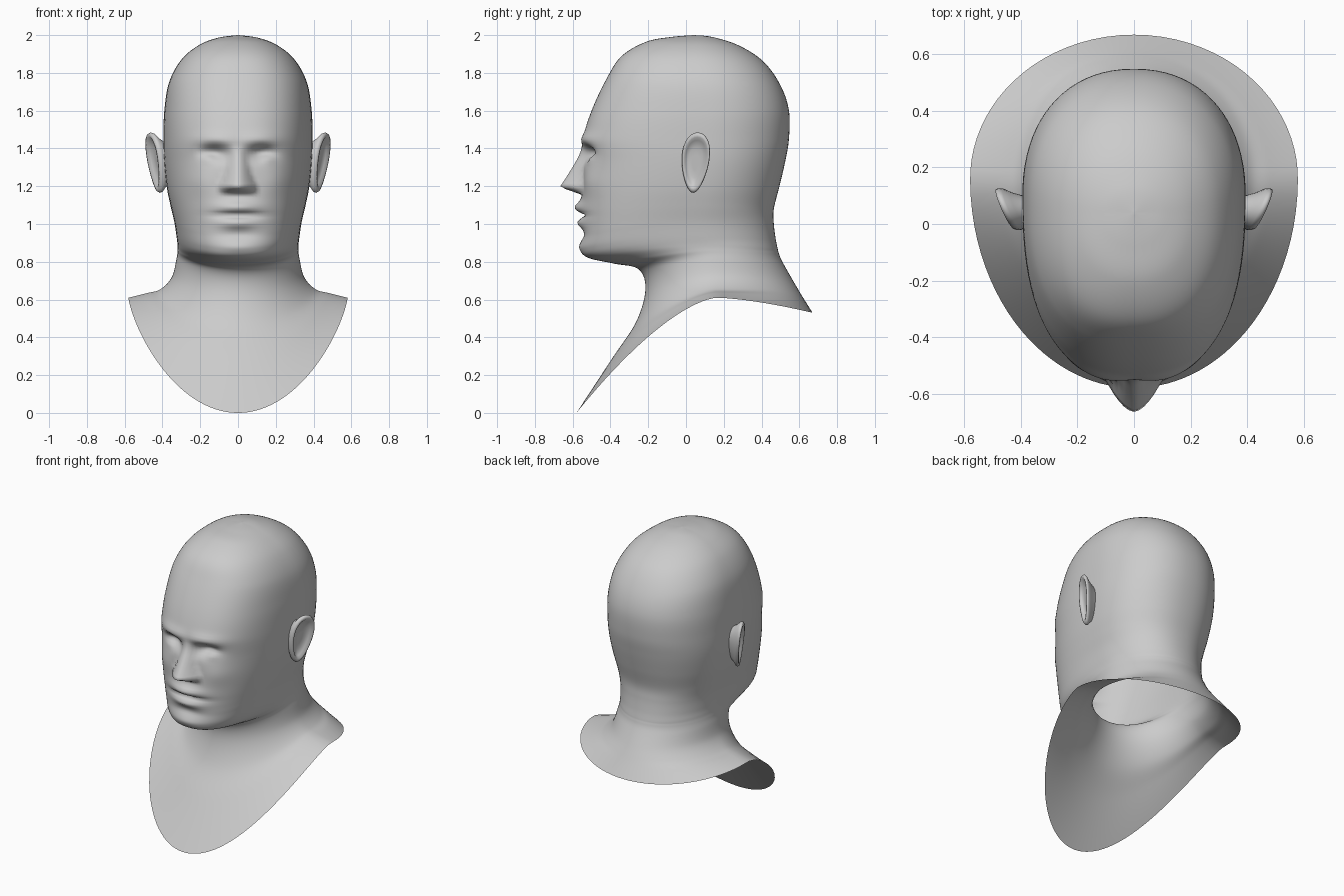
import bpy, bmesh, math

skin = bpy.data.materials.new("plain_grey")
skin.diffuse_color = (0.6, 0.6, 0.6, 1)

# Cross-sections, crown to collar: front y, z | side x, y, z | back y, z
RINGS = [
    (0.04, 2.00, 0.00, 0.04, 2.00, 0.04, 2.00),
    (-0.08, 1.99, 0.11, 0.04, 1.985, 0.14, 1.99),
    (-0.21, 1.965, 0.21, 0.05, 1.945, 0.28, 1.945),
    (-0.34, 1.89, 0.30, 0.06, 1.87, 0.41, 1.86),
    (-0.42, 1.77, 0.365, 0.08, 1.75, 0.50, 1.735),
    (-0.50, 1.60, 0.39, 0.10, 1.60, 0.545, 1.60),
    (-0.545, 1.45, 0.395, 0.10, 1.45, 0.545, 1.45),
    (-0.545, 1.33, 0.392, 0.10, 1.33, 0.525, 1.33),
    (-0.55, 1.20, 0.378, 0.08, 1.20, 0.495, 1.20),
    (-0.555, 1.08, 0.358, 0.06, 1.10, 0.465, 1.08),
    (-0.55, 0.95, 0.337, 0.05, 1.01, 0.465, 1.00),
    (-0.555, 0.87, 0.325, 0.07, 0.93, 0.475, 0.92),
    (-0.52, 0.822, 0.32, 0.10, 0.89, 0.485, 0.87),
    (-0.38, 0.79, 0.32, 0.12, 0.86, 0.49, 0.85),
    (-0.25, 0.76, 0.325, 0.14, 0.82, 0.505, 0.81),
    (-0.215, 0.65, 0.35, 0.15, 0.72, 0.555, 0.72),
    (-0.265, 0.48, 0.41, 0.16, 0.655, 0.59, 0.66),
    (-0.39, 0.29, 0.48, 0.16, 0.635, 0.62, 0.61),
    (-0.58, 0.00, 0.58, 0.16, 0.61, 0.67, 0.53),
]
STEPS, HALF = 8, 48


def spline(i, t):
    """Catmull-Rom blend between ring i and ring i + 1."""
    last = len(RINGS) - 1
    p = [RINGS[min(max(i + k, 0), last)] for k in (-1, 0, 1, 2)]
    return [b + 0.5 * t * (c - a + t * (2 * a - 5 * b + 4 * c - d + t * (3 * (b - c) + d - a)))
            for a, b, c, d in zip(*p)]


def bump(x, z, cx, cz, sx, sz):
    return math.exp(-((x - cx) / sx) ** 2 - ((z - cz) / sz) ** 2)


def face_relief(x, z):
    """Forward push of the face at a point."""
    x = abs(x)
    d = 0.018 * bump(x, z, 0.12, 1.445, 0.11, 0.035)      # brow
    d -= 0.06 * bump(x, z, 0.125, 1.375, 0.07, 0.042)     # eye socket
    d += 0.022 * bump(x, z, 0.15, 1.35, 0.04, 0.025)      # eyelid
    d += 0.012 * bump(x, z, 0.2, 1.22, 0.08, 0.07)        # cheekbone
    d += 0.035 * bump(x, z, 0, 1.088, 0.10, 0.030)        # upper lip
    d -= 0.030 * bump(x, z, 0, 1.046, 0.12, 0.013)        # mouth line
    d += 0.025 * bump(x, z, 0, 1.005, 0.09, 0.022)        # lower lip
    d -= 0.012 * bump(x, z, 0, 0.945, 0.10, 0.025)        # chin crease
    d += 0.010 * bump(x, z, 0, 0.875, 0.09, 0.03)         # chin
    # nose: a ridge widening downward, cut off flat below
    if 1.155 < z < 1.42:
        down = min((1.42 - z) / 0.22, 1)
        under = min((z - 1.155) / 0.04, 1)
        w = 0.045 + 0.06 * down ** 2
        d += 0.115 * down ** 1.2 * under * max(0, 1 - (x / w) ** 1.7)
    return d


def section_point(r, n, u):
    yf, zf, xs, ys, zs, yb, zb = r
    a = math.pi * abs(u) ** 1.3
    c, s = math.cos(a), max(math.sin(a), 0)
    m = n if c > 0 else 2 + (n - 2) * 0.4
    e = abs(c) ** (2 / m)
    ye, ze = (yf, zf) if c > 0 else (yb, zb)
    x = math.copysign(xs * s ** (2 / m), u)
    y = ys + (ye - ys) * e
    z = zs + (ze - zs) * abs(c) ** 1.5
    if y < -0.2 and z > 0.83:
        y -= face_relief(x, z)
    return x, y, z


def finish(name, bm):
    bmesh.ops.remove_doubles(bm, verts=bm.verts, dist=0.0004)
    bmesh.ops.recalc_face_normals(bm, faces=bm.faces)
    me = bpy.data.meshes.new(name)
    bm.to_mesh(me)
    bm.free()
    me.materials.append(skin)
    ob = bpy.data.objects.new(name, me)
    bpy.context.collection.objects.link(ob)
    for p in me.polygons:
        p.use_smooth = True
    return ob


def loft(name, loops):
    bm = bmesh.new()
    rows = [[bm.verts.new(p) for p in loop] for loop in loops]
    for a, b in zip(rows, rows[1:]):
        for j in range(len(a)):
            k = (j + 1) % len(a)
            bm.faces.new((a[j], b[j], b[k], a[k]))
    return finish(name, bm)


# Head, neck and open collar as one skin
loops = []
for q in range((len(RINGS) - 1) * STEPS + 1):
    i = min(q // STEPS, len(RINGS) - 2)
    pos = q / STEPS
    n = 2 + 0.5 * min(1, max(0, pos / 4)) * min(1, max(0, (14 - pos) / 4))
    r = spline(i, pos - i)
    loops.append([section_point(r, n, j / HALF) for j in range(-HALF, HALF)])
loft("head_and_neck", loops)

# Ear: nested outlines from root, over the rim, into the hollow
EAR = [(0.62, 0.36), (0.82, 0.405), (0.97, 0.425), (1.0, 0.438), (0.95, 0.45),
       (0.84, 0.45), (0.74, 0.435), (0.5, 0.425), (0.25, 0.425), (0, 0.425)]
loops = []
for size, out in EAR:
    loop = []
    for j in range(32):
        a = 2 * math.pi * j / 32
        dy = size * (0.072 * math.cos(a) * (1 + 0.25 * math.sin(a)) + 0.012 * math.sin(a))
        dz = size * 0.16 * math.sin(a)
        loop.append((out + 0.42 * dy + 0.12 * dz, 0.05 + dy, 1.325 + dz))
    loops.append(loop)
ear = loft("ears", loops)
mirror = ear.modifiers.new("mirror", 'MIRROR')
mirror.use_axis = (True, False, False)
